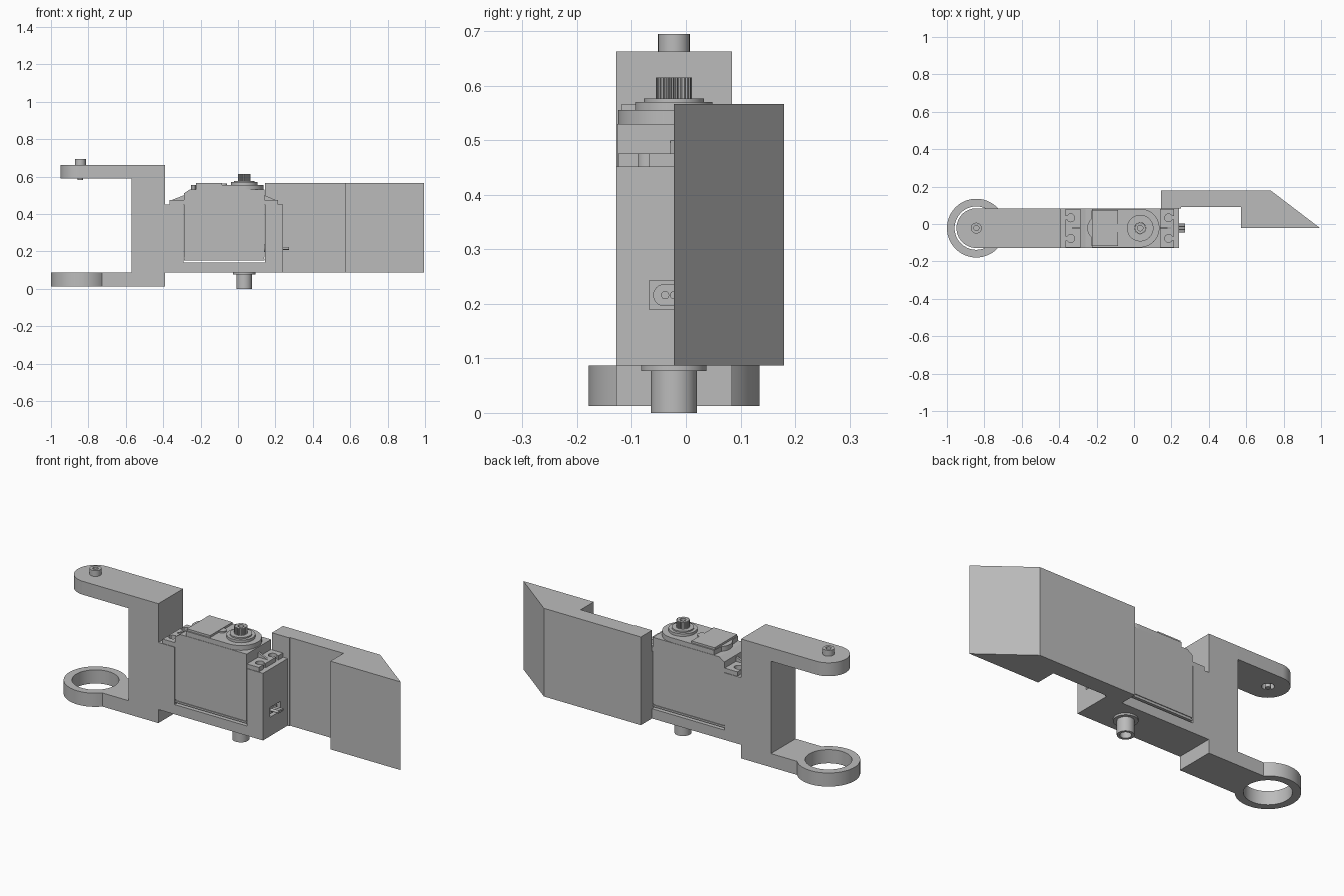
import bpy, bmesh, math
from math import pi, cos, sin

if "Cube" in bpy.data.objects:
    bpy.data.objects.remove(bpy.data.objects["Cube"])

grey = bpy.data.materials.new("plain grey")
grey.diffuse_color = (0.5, 0.5, 0.5, 1)
grey.use_nodes = True
grey.node_tree.nodes["Principled BSDF"].inputs["Base Color"].default_value = grey.diffuse_color
CY = -0.022          # centre line of the arm in y
HW = 0.106           # half width of the arm
PX = -0.843          # pivot of the fork
SX = 0.033           # output shaft


def finish(name, bm):
    bmesh.ops.recalc_face_normals(bm, faces=bm.faces)
    me = bpy.data.meshes.new(name)
    bm.to_mesh(me)
    bm.free()
    me.materials.append(grey)
    ob = bpy.data.objects.new(name, me)
    bpy.context.collection.objects.link(ob)
    return ob


def prism(name, pts, a, b, axis='z'):
    """Extrude a 2D outline from a to b along an axis."""
    place = {'z': lambda p, t: (p[0], p[1], t),
             'y': lambda p, t: (p[0], t, p[1]),
             'x': lambda p, t: (t, p[0], p[1])}[axis]
    bm = bmesh.new()
    lo = [bm.verts.new(place(p, a)) for p in pts]
    hi = [bm.verts.new(place(p, b)) for p in pts]
    bm.faces.new(lo)
    bm.faces.new(hi)
    n = len(pts)
    for i in range(n):
        j = (i + 1) % n
        bm.faces.new((lo[i], lo[j], hi[j], hi[i]))
    return finish(name, bm)


def box(name, x0, x1, y0, y1, z0, z1):
    return prism(name, [(x0, y0), (x1, y0), (x1, y1), (x0, y1)], z0, z1)


def arc(cx, cy, r, a0, a1, n=32):
    return [(cx + r * cos(a0 + (a1 - a0) * i / n),
             cy + r * sin(a0 + (a1 - a0) * i / n)) for i in range(n + 1)]


def circle(cx, cy, r, n=48):
    return arc(cx, cy, r, 0, 2 * pi, n)[:-1]


def lathe(name, x, profile, n=48):
    """Spin (radius, z) points about a vertical axis on the centre line."""
    bm = bmesh.new()
    prev = None
    for r, z in profile:
        if r == 0:
            ring = [bm.verts.new((x, CY, z))] * n
        else:
            ring = [bm.verts.new((*p, z)) for p in circle(x, CY, r, n)]
        if prev:
            for i in range(n):
                j = (i + 1) % n
                quad = list(dict.fromkeys((prev[i], prev[j], ring[j], ring[i])))
                bm.faces.new(quad)
        prev = ring
    return finish(name, bm)


def cut(ob, cutter):
    m = ob.modifiers.new("cut", 'BOOLEAN')
    m.operation, m.solver, m.object = 'DIFFERENCE', 'EXACT', cutter
    bpy.context.view_layer.objects.active = ob
    bpy.ops.object.modifier_apply(modifier=m.name)
    bpy.data.objects.remove(cutter)


Y0, Y1 = CY - HW, CY + HW

# frame: fork spine and pocket that holds the motor
frame = prism("frame", [(-0.57, 0.013), (-0.39, 0.013), (-0.39, 0.087), (0.24, 0.087),
                        (0.24, 0.452), (0.145, 0.452), (0.145, 0.14), (-0.292, 0.14),
                        (-0.292, 0.452), (-0.39, 0.452), (-0.39, 0.663), (-0.57, 0.663)],
              Y0, Y1, 'y')
cut(frame, box("cutter", 0.13, 0.26, CY - 0.045, CY + 0.045, 0.19, 0.243))

# upper fork arm with rounded end and recess underneath
upper_arm = prism("upper_arm", [(-0.57, Y0), (-0.57, Y1)] + arc(PX, CY, HW, pi / 2, 1.5 * pi),
                  0.59, 0.663)
cut(upper_arm, prism("cutter", circle(PX, CY, 0.03), 0.57, 0.62))

# lower fork arm ending in a ring
t = math.asin(HW / 0.157)
lower_arm = prism("lower_arm", [(-0.57, Y0), (-0.57, Y1)]
                  + arc(PX, CY, 0.157, t, 2 * pi - t, 56), 0.013, 0.087)
cut(lower_arm, prism("cutter", circle(PX, CY, 0.116, 64), -0.05, 0.15))

# pivot pins
lathe("upper_pin", PX, [(0, 0.66), (0.029, 0.66), (0.029, 0.695), (0.014, 0.695),
                        (0.014, 0.67), (0, 0.67)], 32)
lathe("upper_pin_screw", PX, [(0, 0.582), (0.014, 0.582), (0.014, 0.625), (0, 0.625)], 24)
lathe("lower_pin", SX, [(0, 0.09), (0.06, 0.09), (0.06, 0.077), (0.042, 0.077), (0.042, 0.0),
                        (0.028, 0.0), (0.028, 0.07), (0, 0.07)])

# side plate with a wedge tip
prism("finger_plate", [(0.145, Y1), (0.145, 0.18), (0.73, 0.18), (0.995, CY),
                       (0.572, CY), (0.572, 0.09), (0.25, 0.09), (0.25, Y1)], 0.087, 0.567)

# motor case: bottom cap, seam, main block
L, R, F, B = -0.289, 0.141, Y0 + 0.001, Y1 - 0.001
box("motor_bottom_cap", L, R, F, B, 0.152, 0.162)
box("motor_seam", L + .004, R - .004, F + .004, B - .004, 0.161, 0.169)
prism("motor_case", [(L, 0.168), (R, 0.168), (R, 0.53), (L + 0.03, 0.53), (L, 0.51)], F, B, 'y')

# gear cover: round ends of different size
prism("gear_cover", arc(SX, CY, 0.103, -pi / 2, pi / 2) + [(-0.225, CY + 0.103)]
      + arc(-0.185, CY, 0.065, 0.75 * pi, 1.25 * pi, 16) + [(-0.225, CY - 0.103)],
      0.529, 0.556)
box("top_plate", -0.225, -0.085, CY - 0.096, CY + 0.096, 0.555, 0.567)
prism("top_plate_tab", circle(-0.08, CY, 0.022, 24), 0.555, 0.564)

# mounting ears with keyhole notches and ribs, on both ends
for side, wall, edge in (("left", L, -0.366), ("right", R, 0.213)):
    s = 1 if edge > wall else -1
    ear = box(side + "_ear", min(wall, edge), max(wall, edge), Y0 + .003, Y1 - .003, 0.452, 0.476)
    hx = edge - s * 0.028
    for dy in (-0.055, 0.055):
        cut(ear, prism("cutter", circle(hx, CY + dy, 0.021, 24), 0.4, 0.5))
        cut(ear, box("cutter", min(hx, edge + s * .02), max(hx, edge + s * .02),
                     CY + dy - 0.01, CY + dy + 0.01, 0.4, 0.5))
    prism(side + "_ear_rib", [(wall, 0.475), (edge - s * .012, 0.475), (wall, 0.5)],
          CY - 0.006, CY + 0.006, 'y')

# output shaft: collar, splined gear with a screw hole
lathe("shaft_collar", SX, [(0, 0.55), (0.071, 0.55), (0.071, 0.57), (0.055, 0.57),
                           (0.055, 0.577), (0, 0.577)])
teeth = 25
spline = prism("splined_shaft",
               [(SX + r * cos(2 * pi * (i + o) / teeth), CY + r * sin(2 * pi * (i + o) / teeth))
                for i in range(teeth)
                for o, r in ((0, .028), (.25, .028), (.45, .033), (.8, .033))], 0.575, 0.615)
cut(spline, prism("cutter", circle(SX, CY, 0.015, 24), 0.59, 0.63))

# cable outlet: oblong grommet and three wires
prism("cable_grommet", arc(CY + 0.018, 0.216, 0.02, -pi / 2, pi / 2, 16)
      + arc(CY - 0.018, 0.216, 0.02, pi / 2, 1.5 * pi, 16), 0.135, 0.225, 'x')
for i in (-1, 0, 1):
    prism("wire", circle(CY + i * 0.016, 0.216, 0.0075, 16), 0.2, 0.273, 'x')

# smooth the round sides, keep edges sharp
bpy.ops.object.select_all(action='SELECT')
bpy.context.view_layer.objects.active = frame
bpy.ops.object.shade_smooth_by_angle(angle=math.radians(25))
